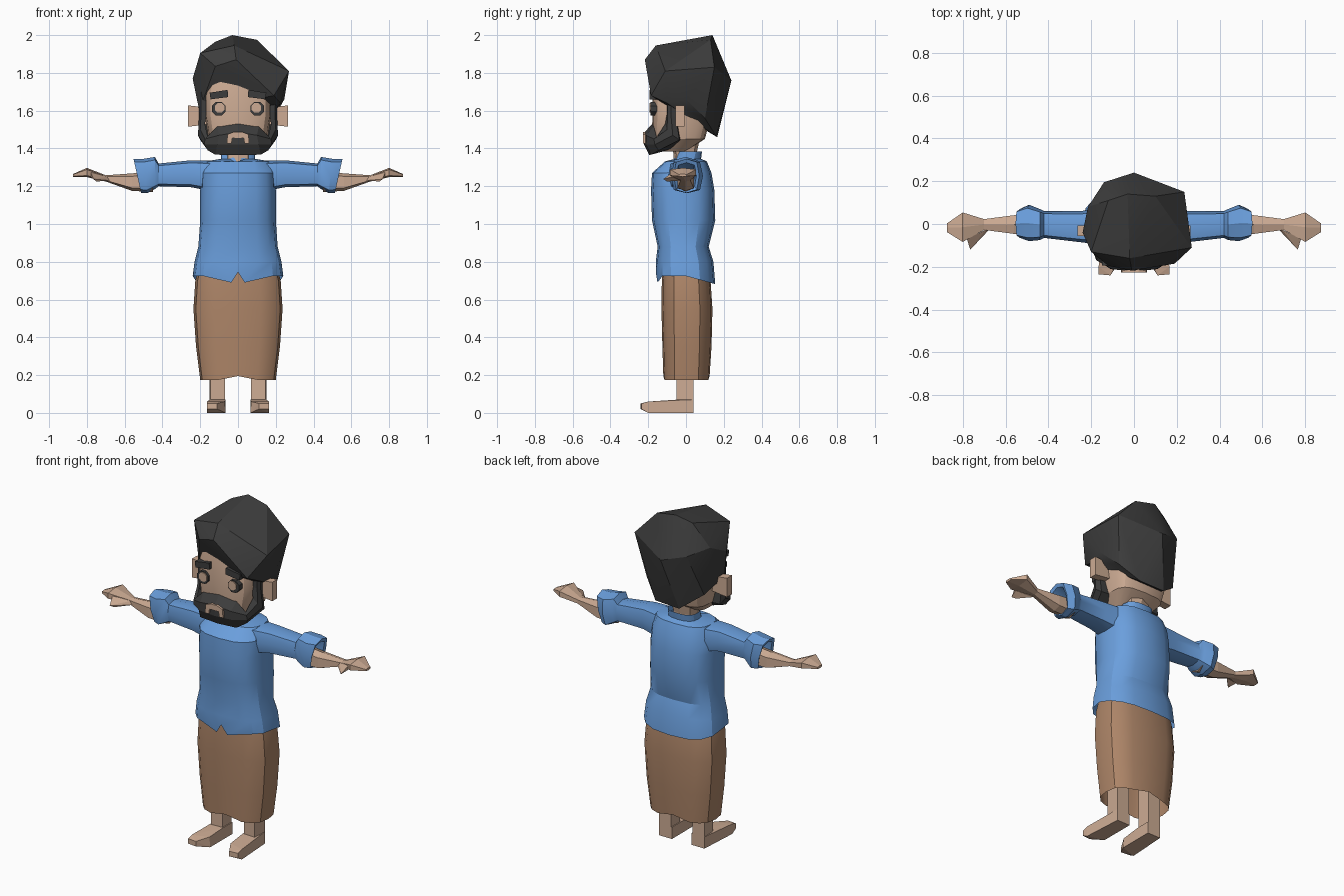
import bpy, bmesh, math


def material(name, rgb):
    m = bpy.data.materials.new(name)
    m.diffuse_color = (*rgb, 1)
    return m


SKIN = material("skin", (0.61, 0.41, 0.295))
BLUE = material("blue cloth", (0.145, 0.345, 0.72))
BROWN = material("brown cloth", (0.42, 0.235, 0.138))
DARK = material("dark hair", (0.046, 0.046, 0.046))


def finish(name, bm, mat, mirror=False, smooth=0):
    """Mirror across x if asked, then turn the bmesh into an object."""
    if mirror:
        geo = bmesh.ops.duplicate(bm, geom=bm.verts[:] + bm.edges[:] + bm.faces[:])["geom"]
        for v in geo:
            if isinstance(v, bmesh.types.BMVert):
                v.co.x *= -1
        bmesh.ops.remove_doubles(bm, verts=bm.verts[:], dist=1e-5)
    bmesh.ops.recalc_face_normals(bm, faces=bm.faces[:])
    me = bpy.data.meshes.new(name)
    bm.to_mesh(me)
    bm.free()
    me.materials.append(mat)
    ob = bpy.data.objects.new(name, me)
    bpy.context.collection.objects.link(ob)
    if smooth:
        bpy.ops.object.select_all(action='DESELECT')
        ob.select_set(True)
        bpy.context.view_layer.objects.active = ob
        bpy.ops.object.shade_smooth_by_angle(angle=math.radians(smooth))
    return ob


def loft(name, rings, mat, closed=True, caps=True, mirror=False, smooth=0):
    bm = bmesh.new()
    vs = [[bm.verts.new(p) for p in r] for r in rings]
    n = len(vs[0])
    for a, b in zip(vs, vs[1:]):
        for i in range(n if closed else n - 1):
            j = (i + 1) % n
            bm.faces.new((a[i], a[j], b[j], b[i]))
    if caps and closed:
        bm.faces.new(vs[0])
        bm.faces.new(vs[-1])
    return finish(name, bm, mat, mirror, smooth)


def hull(name, pts, mat, mirror=False, smooth=0):
    bm = bmesh.new()
    for p in pts:
        bm.verts.new(p)
    res = bmesh.ops.convex_hull(bm, input=bm.verts[:])
    junk = {v for v in res["geom_interior"] + res["geom_unused"] if isinstance(v, bmesh.types.BMVert)}
    bmesh.ops.delete(bm, geom=list(junk), context='VERTS')
    return finish(name, bm, mat, mirror, smooth)


def oval(n, power, turn=0.0):
    """Unit rounded box outline, starting at the front (-y)."""
    out = []
    for i in range(n):
        t = 2 * math.pi * (i + turn) / n - math.pi / 2
        c, s = math.cos(t), math.sin(t)
        out.append(tuple(math.copysign(abs(q) ** power, q) if abs(q) > 1e-6 else 0 for q in (c, s)))
    return out


def flat_ring(z, hx, yf, yb, n=16, power=0.75, cx=0):
    return [(cx + hx * u, (yf + yb) / 2 + (yb - yf) / 2 * v, z) for u, v in oval(n, power)]


def arm_ring(x, yf, yb, z0, z1, tilt=0, n=8):
    return [(x - tilt * (1 - v) / 2, (yf + yb) / 2 + (yb - yf) / 2 * u, (z0 + z1) / 2 + (z1 - z0) / 2 * v)
            for u, v in oval(n, 0.6)]


def plate(name, outline, y0, y1, mat, mirror=True):
    loft(name, [[(x, y, z) for x, z in outline] for y in (y0, y1)], mat, mirror=mirror)


# Shirt body with a notched hem and an open V collar
shirt = [flat_ring(*r) for r in (
    (0.725, 0.24, -0.16, 0.155), (0.80, 0.23, -0.16, 0.145), (0.88, 0.21, -0.15, 0.12),
    (1.02, 0.20, -0.18, 0.155), (1.18, 0.20, -0.185, 0.15), (1.27, 0.195, -0.18, 0.135),
    (1.332, 0.17, -0.11, 0.11), (1.345, 0.09, -0.06, 0.08), (1.385, 0.09, -0.045, 0.085))]
hem = []
for i, (x, y, z) in enumerate(shirt[0]):
    if i in (1, 15):
        x *= 0.3
    hem.append((x, y, 0.745 if i == 0 else 0.69 if i in (1, 15) else z - max(0, y) * 0.28))
shirt[0] = hem
for r, z in ((-2, 1.315), (-1, 1.32)):
    shirt[r][0] = (0, -0.08, z)
loft("shirt_body", shirt, BLUE, caps=False, smooth=28)

# Sleeves with rolled cuffs that fold inward
loft("sleeves", [arm_ring(*r) for r in (
    (0.12, -0.10, 0.08, 1.17, 1.335), (0.25, -0.085, 0.06, 1.195, 1.337), (0.42, -0.065, 0.06, 1.20, 1.32),
    (0.44, -0.075, 0.07, 1.185, 1.355), (0.50, -0.08, 0.09, 1.163, 1.345, 0.02),
    (0.553, -0.065, 0.07, 1.165, 1.345, 0.04), (0.545, -0.05, 0.055, 1.185, 1.325, 0.04),
    (0.46, -0.045, 0.045, 1.20, 1.29))], BLUE, mirror=True, smooth=28)

# Forearms and mitten hands with thumbs
loft("arms_and_hands", [arm_ring(*r, n=6) for r in (
    (0.45, -0.05, 0.045, 1.17, 1.28, 0), (0.56, -0.05, 0.045, 1.175, 1.268, 0),
    (0.70, -0.03, 0.025, 1.225, 1.258, 0), (0.80, -0.09, 0.06, 1.248, 1.297, 0),
    (0.873, -0.04, 0.005, 1.25, 1.265, 0))], SKIN, mirror=True)
hull("thumbs", [(0.69, -0.025, 1.25), (0.68, -0.03, 1.23), (0.78, -0.07, 1.25), (0.78, -0.07, 1.275),
                (0.765, -0.12, 1.238), (0.75, -0.10, 1.225)], SKIN, mirror=True)

# Long wrapped skirt, open at the bottom
skirt = [flat_ring(*r, power=0.7) for r in (
    (0.185, 0.20, -0.12, 0.125), (0.35, 0.222, -0.125, 0.135), (0.55, 0.236, -0.13, 0.14),
    (0.70, 0.226, -0.128, 0.13), (0.80, 0.20, -0.12, 0.11))]
skirt[0] = [(x, y, 0.175 + 0.02 * (abs(x) < 0.1)) for x, y, z in skirt[0]]
loft("skirt", skirt, BROWN, caps=False, smooth=28)

# Legs and feet
loft("legs", [[(x, y, z) for x, y in ((0.07, -0.045), (0.145, -0.05), (0.15, 0.04), (0.07, 0.04))]
              for z in (0.03, 0.72)], SKIN, mirror=True)
hull("feet", [(0.065, 0.04, 0), (0.15, 0.04, 0), (0.065, 0.04, 0.07), (0.15, 0.04, 0.07),
              (0.065, -0.05, 0.07), (0.15, -0.05, 0.07), (0.065, -0.17, 0), (0.165, -0.20, 0),
              (0.07, -0.17, 0.06), (0.165, -0.20, 0.06), (0.11, -0.24, 0.02), (0.165, -0.235, 0.02),
              (0.11, -0.24, 0.05), (0.165, -0.235, 0.05)], SKIN, mirror=True)

# Neck, head and ears
loft("neck", [flat_ring(*r, n=8) for r in (
    (1.28, 0.07, -0.07, 0.05), (1.37, 0.07, -0.065, 0.055), (1.48, 0.09, -0.10, 0.08))], SKIN)
loft("head", [flat_ring(*r, power=0.55) for r in (
    (1.385, 0.10, -0.17, 0.0), (1.45, 0.155, -0.18, 0.10), (1.58, 0.177, -0.178, 0.135),
    (1.70, 0.177, -0.178, 0.14), (1.85, 0.13, -0.15, 0.12))], SKIN, smooth=28)
hull("ears", [(x, y, z) for x, d in ((0.16, 0.012), (0.265, 0.0)) for y in (-0.055, -0.008)
              for z in (1.515 + d, 1.628 - d)], SKIN, mirror=True)

# Hair: one faceted mass swept to the side
hull("hair", [
    (-0.03, 0.14, 2.0), (-0.12, 0.11, 1.965), (0.10, 0.13, 1.975), (-0.02, -0.16, 1.945),
    (-0.20, -0.13, 1.905), (-0.01, -0.218, 1.87), (-0.12, -0.195, 1.835), (0.19, -0.185, 1.68),
    (0.27, -0.11, 1.81), (0.225, -0.10, 1.64), (0.245, 0.0, 1.66), (0.235, 0.15, 1.83),
    (0.0, 0.24, 1.76), (-0.14, 0.195, 1.80), (-0.24, -0.04, 1.77), (-0.215, 0.08, 1.83),
    (-0.205, -0.07, 1.60), (-0.19, 0.10, 1.55), (0.19, 0.10, 1.56),
    (-0.07, 0.165, 1.46), (0.09, 0.16, 1.465)], DARK, smooth=22)

# Beard with moustache and sideburns: columns from the chin back to the temple
loft("beard", [
    [(0, -0.175, 1.535), (0, -0.22, 1.485), (0, -0.222, 1.42), (0, -0.195, 1.365), (0, -0.10, 1.39)],
    [(0.11, -0.17, 1.515), (0.10, -0.212, 1.47), (0.11, -0.21, 1.42), (0.12, -0.185, 1.367), (0.09, -0.10, 1.39)],
    [(0.16, -0.155, 1.46), (0.175, -0.17, 1.45), (0.178, -0.165, 1.42), (0.16, -0.145, 1.39), (0.12, -0.08, 1.40)],
    [(0.175, -0.11, 1.53), (0.20, -0.10, 1.50), (0.212, -0.07, 1.47), (0.20, -0.035, 1.445), (0.15, -0.03, 1.445)],
    [(0.165, -0.10, 1.59), (0.195, -0.098, 1.59), (0.206, -0.08, 1.58), (0.20, -0.052, 1.56), (0.165, -0.05, 1.56)],
    [(0.165, -0.10, 1.72), (0.195, -0.098, 1.72), (0.206, -0.08, 1.72), (0.20, -0.055, 1.72), (0.165, -0.05, 1.72)],
], DARK, closed=False, mirror=True)

# Lips shaped like an arch, dark eye rings, eyeballs and brows
plate("lips", [(-0.06, 1.425), (-0.035, 1.425), (-0.03, 1.455), (0.03, 1.455), (0.035, 1.425),
               (0.06, 1.425), (0.055, 1.475), (0.02, 1.488), (-0.02, 1.488), (-0.055, 1.475)],
      -0.205, -0.227, SKIN, mirror=False)


def disc(cx, cz, r):
    return [(cx + r * u, cz + r * v) for u, v in oval(8, 1, 0.5)]


plate("eye_rings", disc(0.102, 1.61, 0.039), -0.15, -0.188, DARK)
plate("eyeballs", disc(0.097, 1.615, 0.028), -0.15, -0.194, SKIN)
plate("brows", [(0.052, 1.672), (0.145, 1.66), (0.15, 1.695), (0.055, 1.71)], -0.15, -0.194, DARK)
